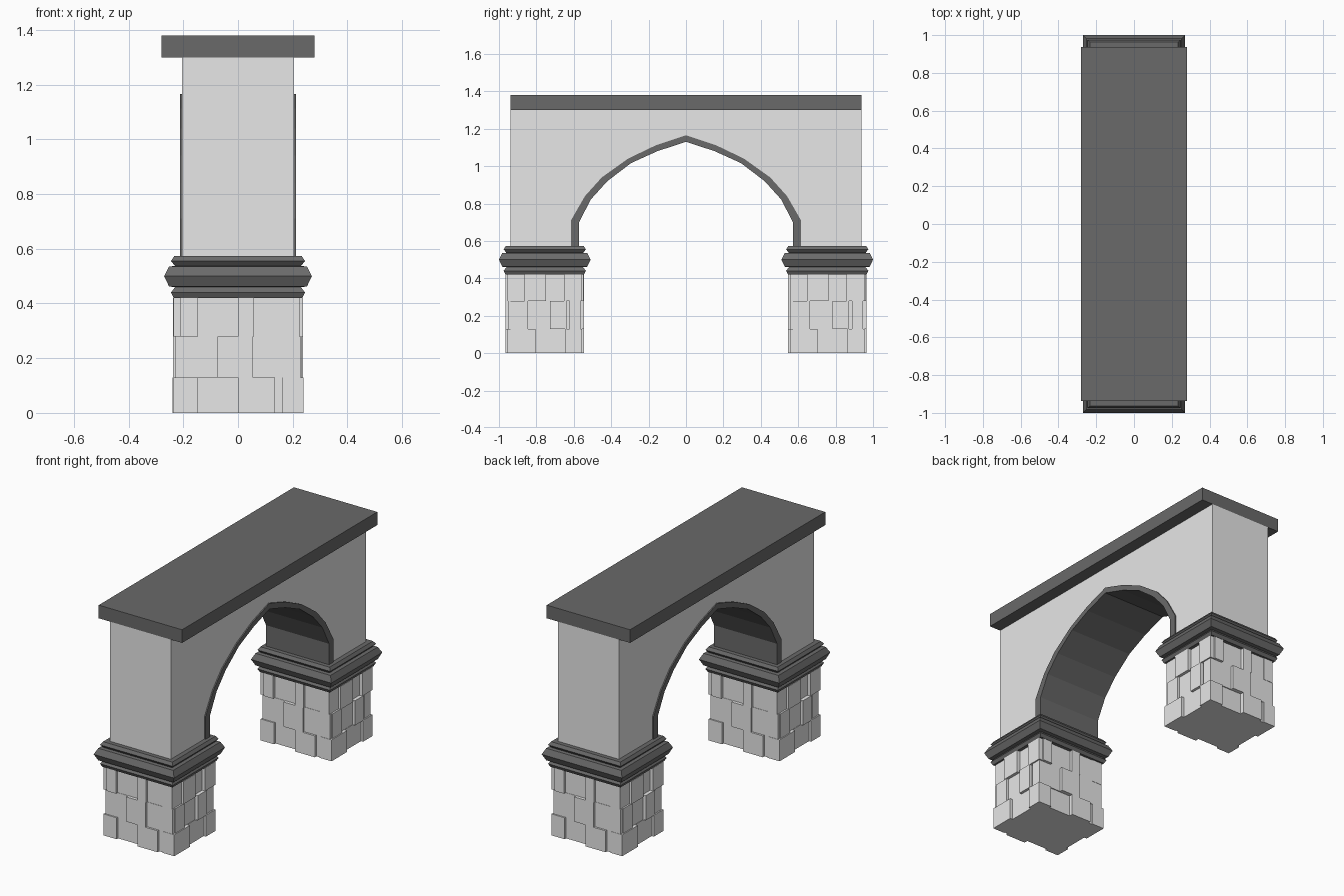
import bpy, bmesh
from mathutils import Vector

if "Cube" in bpy.data.objects:
    bpy.data.objects.remove(bpy.data.objects["Cube"])


def material(name, v):
    m = bpy.data.materials.new(name)
    m.diffuse_color = (v, v, v, 1)
    m.use_nodes = True
    m.node_tree.nodes["Principled BSDF"].inputs["Base Color"].default_value = m.diffuse_color
    return m


LIGHT = material("light stone", 0.8)
DARK = material("dark stone", 0.144)
PIER_Y = 0.755


def finish(name, bm, mat):
    bmesh.ops.recalc_face_normals(bm, faces=bm.faces)
    me = bpy.data.meshes.new(name)
    bm.to_mesh(me)
    bm.free()
    me.materials.append(mat)
    ob = bpy.data.objects.new(name, me)
    bpy.context.collection.objects.link(ob)
    return ob


def add_box(bm, lo, hi):
    lo, hi = Vector(lo), Vector(hi)
    verts = bmesh.ops.create_cube(bm, size=1)["verts"]
    for v in verts:
        v.co = (lo + hi) / 2 + v.co * (hi - lo)


def extrude_x(name, outline, half, mat):
    """Extrude a closed (y, z) outline symmetrically along x."""
    bm = bmesh.new()
    face = bm.faces.new([bm.verts.new((-half, y, z)) for y, z in outline])
    new = bmesh.ops.extrude_face_region(bm, geom=[face])["geom"]
    for v in new:
        if isinstance(v, bmesh.types.BMVert):
            v.co.x = half
    return finish(name, bm, mat)


def mirrored(half):
    """Complete an arch curve given from the left foot to the apex."""
    return half + [(-y, z) for y, z in reversed(half[:-1])]


# Top slab
bm = bmesh.new()
add_box(bm, (-0.28, -0.937, 1.30), (0.28, 0.937, 1.38))
finish("top_slab", bm, DARK)

# Arch wall and the dark lining inside its opening
outer = mirrored([(-0.615, 0.57), (-0.615, 0.71), (-0.54, 0.84), (-0.45, 0.94),
                  (-0.31, 1.04), (-0.16, 1.112), (0, 1.165)])
inner = mirrored([(-0.572, 0.57), (-0.572, 0.70), (-0.508, 0.823), (-0.42, 0.92),
                  (-0.294, 1.016), (-0.153, 1.08), (0, 1.13)])
extrude_x("arch_wall", [(-0.937, 0.57)] + outer +
          [(0.937, 0.57), (0.937, 1.30), (-0.937, 1.30)], 0.205, LIGHT)
extrude_x("arch_lining", outer + inner[::-1], 0.212, DARK)

# Stepped moulding: (half width in x, height)
PROFILE = [(0.235, 0.42), (0.245, 0.44), (0.230, 0.460), (0.252, 0.462),
           (0.27, 0.50), (0.252, 0.535), (0.230, 0.537), (0.245, 0.555), (0.233, 0.573)]


def moulding(name, yc):
    bm = bmesh.new()
    rings = []
    for w, z in PROFILE:
        d = w - 0.025
        rings.append([bm.verts.new((sx * w, yc + sy * d, z))
                      for sx, sy in ((-1, -1), (1, -1), (1, 1), (-1, 1))])
    for a, b in zip(rings, rings[1:]):
        for i in range(4):
            j = (i + 1) % 4
            bm.faces.new((a[i], a[j], b[j], b[i]))
    bm.faces.new(rings[0])
    bm.faces.new(rings[-1])
    finish(name, bm, DARK)


# Block courses: joints across each face as fractions, and block projections
COURSES = [(0.0, 0.13), (0.13, 0.28), (0.28, 0.42)]
END_FACE = [((0, .15, .5, .82, 1), (.018, .004, .028, .012)),
            ((0, .32, .63, 1), (.010, .028, .016)),
            ((0, .15, .5, .64, 1), (.026, .008, .028, .014))]
SIDE_FACE = [((0, .2, .64, 1), (.026, .012, .030)),
             ((0, .18, .42, .75, 1), (.008, .028, .010, .024)),
             ((0, .22, .48, .80, 1), (.026, .006, .028, .014))]


def stone_pier(name, yc):
    bm = bmesh.new()
    hx, hy = 0.21, 0.182
    add_box(bm, (-hx, yc - hy, 0), (hx, yc + hy, 0.42))
    for axis, pattern in ((1, END_FACE), (0, SIDE_FACE)):
        half, depth = (hx, hy) if axis else (hy, hx)
        for s in (-1, 1):
            for row, (z0, z1) in enumerate(COURSES):
                joints, outs = pattern[row]
                for k, out in enumerate(outs):
                    a = -half + 2 * half * joints[k]
                    b = -half + 2 * half * joints[k + 1]
                    # alternate corner stones wrap round the corner
                    if (row + axis) % 2 == 0:
                        a -= 0.018 * (k == 0)
                        b += 0.018 * (k == len(outs) - 1)
                    if s > 0:
                        a, b = -b, -a
                    c0, c1 = sorted((s * (depth - 0.05), s * (depth + out)))
                    if axis:
                        add_box(bm, (a, yc + c0, z0), (b, yc + c1, z1))
                    else:
                        add_box(bm, (c0, yc + a, z0), (c1, yc + b, z1))
    finish(name, bm, LIGHT)


for side, yc in (("front", -PIER_Y), ("back", PIER_Y)):
    moulding(side + "_moulding", yc)
    stone_pier(side + "_stone_pier", yc)
